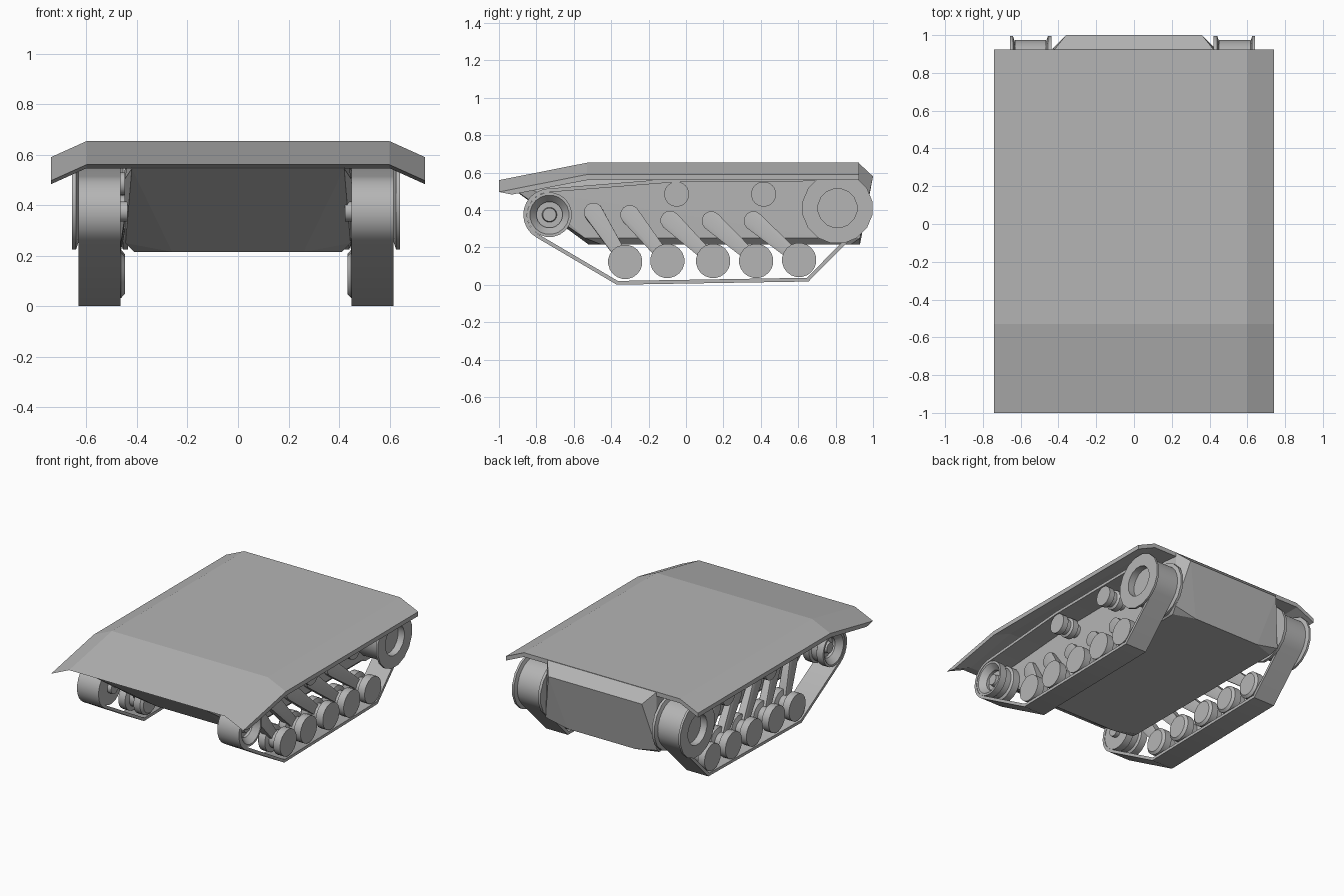
import bpy, bmesh, math
from mathutils import Vector

if "Cube" in bpy.data.objects:
    bpy.data.objects.remove(bpy.data.objects["Cube"])

paint = bpy.data.materials.new("dark_grey")
paint.diffuse_color = (.46, .46, .46, 1)
paint.use_nodes = True
paint.node_tree.nodes["Principled BSDF"].inputs["Base Color"].default_value = paint.diffuse_color


def finish(name, bm, smooth=True):
    bmesh.ops.recalc_face_normals(bm, faces=bm.faces)
    me = bpy.data.meshes.new(name)
    bm.to_mesh(me)
    bm.free()
    me.materials.append(paint)
    ob = bpy.data.objects.new(name, me)
    bpy.context.collection.objects.link(ob)
    if smooth:
        bpy.ops.object.select_all(action='DESELECT')
        bpy.context.view_layer.objects.active = ob
        ob.select_set(True)
        bpy.ops.object.shade_smooth_by_angle(angle=math.radians(35))
    return ob


def convex(name, pts, smooth=False):
    bm = bmesh.new()
    for p in pts:
        bm.verts.new(p)
    r = bmesh.ops.convex_hull(bm, input=bm.verts)
    junk = set(r['geom_interior']) | set(r['geom_unused'])
    bmesh.ops.delete(bm, geom=[g for g in junk if isinstance(g, bmesh.types.BMVert)], context='VERTS')
    bmesh.ops.dissolve_limit(bm, angle_limit=0.01, verts=bm.verts, edges=bm.edges)
    return finish(name, bm, smooth)


def skin(name, loops, smooth=True, caps=True):
    """Bridge a row of equal point loops; close the ends, or join last to first."""
    bm = bmesh.new()
    rows = [[bm.verts.new(p) for p in loop] for loop in loops]
    n = len(rows[0])
    for a, b in zip(rows, rows[1:] + ([] if caps else rows[:1])):
        for i in range(n):
            j = (i + 1) % n
            bm.faces.new((a[i], a[j], b[j], b[i]))
    if caps:
        bm.faces.new(rows[0])
        bm.faces.new(rows[-1])
    return finish(name, bm, smooth)


def ring(x, y, z, r, n):
    return [(x, y + r * math.cos(2 * math.pi * (i + .5) / n),
             z + r * math.sin(2 * math.pi * (i + .5) / n)) for i in range(n)]


def lathe(name, prof, cx, s, y, z, n):
    """Turn a (sideways offset, radius) profile about an axle along x."""
    return skin(name, [ring(cx + s * u, y, z, r, n) for u, r in prof])


# Deck: bent slab with drooping sides and a wedge nose
def deck_section(x, nose, top):
    return [(x, -1, nose), (x, -.53, top), (x, .925, top),
            (x, .925, top - .03), (x, -.53, top - .03), (x, -.93, nose - .014)]


skin("deck", [deck_section(-.74, .497, .59), deck_section(-.6, .56, .653),
              deck_section(.6, .56, .653), deck_section(.74, .497, .59)], smooth=False)

# Hull: faceted tub with cut corners front and rear
half = [(.42, -.97, .545), (.42, -.53, .635), (.26, -.52, .215), (.445, -.54, .25),
        (.41, -.45, .215), (.41, .88, .215), (.43, .93, .25), (.26, .93, .215),
        (.36, 1, .58), (.42, .925, .65), (.445, .75, .6), (.445, .75, .25), (.45, -.8, .5)]
convex("hull", [(s * x, y, z) for s in (-1, 1) for x, y, z in half])

SPROCKET, IDLER = (.81, .41), (-.73, .375)
wheels = [(-.325, .123, -.495, .388), (-.1, .128, -.3, .375), (.145, .128, -.085, .345),
          (.375, .128, .135, .342), (.605, .133, .36, .342)]


def arc(c, r, a0, a1, n):
    return [Vector((c[0] + r * math.cos(math.radians(a0 + (a1 - a0) * i / n)),
                    c[1] + r * math.sin(math.radians(a0 + (a1 - a0) * i / n)))) for i in range(n + 1)]


# Track loop, counter-clockwise in the side view
outer = [Vector((-.37, .001)), Vector((.655, .018))]
outer += arc(SPROCKET, .165, -45, 90, 9)
outer += [Vector((.415, .573)), Vector((-.05, .57))]
outer += arc(IDLER, .14, 96, 240, 10)
inner = []
for i, p in enumerate(outer):
    d0 = (p - outer[i - 1]).normalized()
    d1 = (outer[(i + 1) % len(outer)] - p).normalized()
    n0, n1 = Vector((-d0.y, d0.x)), Vector((-d1.y, d1.x))
    m = (n0 + n1).normalized()
    inner.append(p + m * .02 / m.dot(n1))

sprocket_prof = [(-.112, .11), (-.112, .19), (-.093, .19), (-.08, .15), (.08, .15),
                 (.093, .19), (.108, .19), (.108, .105), (.06, .105)]
idler_prof = [(-.08, .06), (-.08, .12), (-.03, .12), (-.02, .105), (.02, .105), (.03, .12), (.08, .12),
              (.08, .105), (.04, .07), (.02, .07), (.02, .04), (.05, .036)]
wheel_prof = [(-.1, .075), (-.085, .092), (-.035, .092), (-.025, .06), (.02, .06), (.03, .092), (.082, .092)]
roller_prof = [(-.1, .045), (-.05, .045), (-.05, .067), (-.01, .067), (0, .052),
               (.025, .052), (.035, .067), (.075, .067)]

for side, s, cx in (("right", 1, .533), ("left", -1, -.548)):
    # Track band
    skin(side + "_track", [[(cx + u, p.x, p.y) for p in pts] for u, pts in
                           ((-.083, outer), (.083, outer), (.083, inner), (-.083, inner))], caps=False)
    # Drive sprocket and idler with its axle
    lathe(side + "_sprocket", sprocket_prof, cx, s, *SPROCKET, 16)
    lathe(side + "_idler", idler_prof, cx, s, *IDLER, 20)
    lathe(side + "_idler_axle", [(-.11, .04), (-.07, .04)], cx, s, *IDLER, 16)
    # Return rollers
    for k, y in enumerate((-.05, .415)):
        lathe(f"{side}_return_roller_{k + 1}", roller_prof, cx, s, y, .485, 20)
    # Road wheels on trailing arms
    for k, (y, z, py, pz) in enumerate(wheels):
        lathe(f"{side}_road_wheel_{k + 1}", wheel_prof, cx, s, y, z, 20)
        pts = []
        for u, a, b, r in ((-.1, py, pz, .052), (-.06, py, pz, .052), (-.06, y, z, .03), (.0, y, z, .03)):
            pts += ring(cx + s * u, a, b, r, 12)
        convex(f"{side}_swing_arm_{k + 1}", pts, True)
